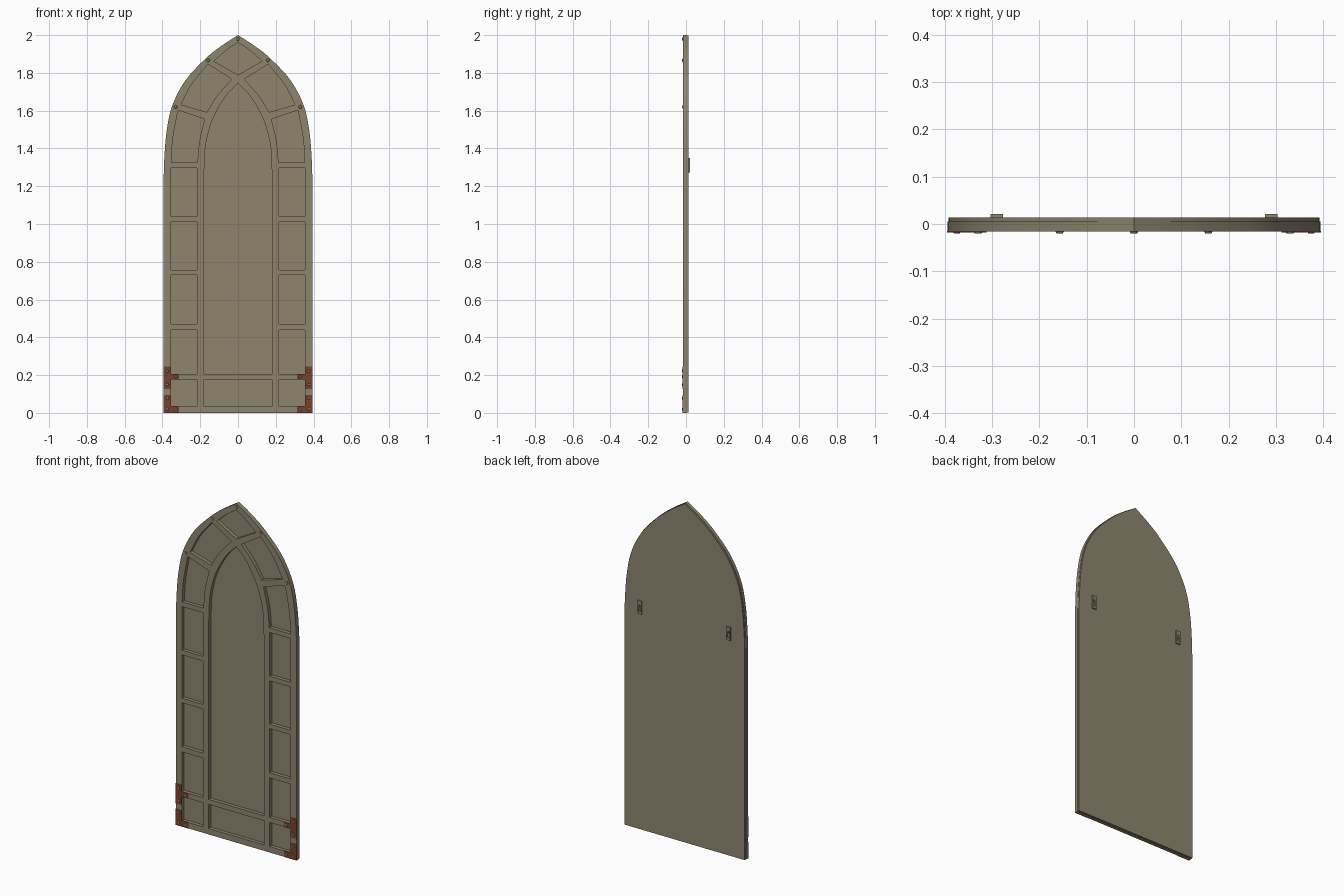
import bpy, bmesh, math
from mathutils import Matrix, Vector

if "Cube" in bpy.data.objects:
    bpy.data.objects.remove(bpy.data.objects["Cube"])


def material(name, rgb):
    m = bpy.data.materials.new(name)
    m.diffuse_color = (*rgb, 1)
    m.use_nodes = True
    m.node_tree.nodes["Principled BSDF"].inputs["Base Color"].default_value = m.diffuse_color
    return m


STONE = material("weathered_tan", (0.27, 0.235, 0.155))
RUST = material("rust_brown", (0.19, 0.055, 0.028))


def smooth(pts, n=5):
    """Catmull-Rom curve through points."""
    v = [Vector(p) for p in pts]
    v = [2 * v[0] - v[1]] + v + [2 * v[-1] - v[-2]]
    out = []
    for i in range(1, len(v) - 2):
        a, b, c, d = v[i - 1:i + 3]
        for k in range(n):
            t = k / n
            out.append(tuple(0.5 * (2 * b + (c - a) * t + (2 * a - 5 * b + 4 * c - d) * t * t
                                    + (3 * b - a - 3 * c + d) * t ** 3)))
    return out + [tuple(v[-2])]


def flip(pts):
    return [(-x, z) for x, z in pts]


def symmetric(half):
    """Close a right-hand half profile that ends on x = 0."""
    return half + flip(half[:-1])[::-1]


def rect(x0, x1, z0, z1):
    return [(x0, z0), (x1, z0), (x1, z1), (x0, z1)]


def finish(ob, mat):
    ob.data.materials.clear()
    ob.data.materials.append(mat)
    bpy.ops.object.select_all(action='DESELECT')
    ob.select_set(True)
    bpy.context.view_layer.objects.active = ob
    bpy.ops.object.shade_smooth_by_angle(angle=math.radians(30))
    return ob


def slab(name, loops, y0, y1, mat):
    """Extrude a front-view outline (with holes) between two depths."""
    cu = bpy.data.curves.new(name, 'CURVE')
    cu.dimensions = '2D'
    cu.fill_mode = 'BOTH'
    cu.extrude = (y1 - y0) / 2
    for loop in loops:
        s = cu.splines.new('POLY')
        s.points.add(len(loop) - 1)
        for p, (x, z) in zip(s.points, loop):
            p.co = (x, z, 0, 1)
        s.use_cyclic_u = True
    tmp = bpy.data.objects.new(name + "_curve", cu)
    bpy.context.collection.objects.link(tmp)
    bpy.context.view_layer.update()
    dg = bpy.context.evaluated_depsgraph_get()
    me = bpy.data.meshes.new_from_object(tmp.evaluated_get(dg))
    bpy.data.objects.remove(tmp)
    me.transform(Matrix.Translation((0, (y0 + y1) / 2, 0)) @ Matrix.Rotation(math.pi / 2, 4, 'X'))
    bm = bmesh.new()
    bm.from_mesh(me)
    bmesh.ops.remove_doubles(bm, verts=bm.verts, dist=1e-5)
    bmesh.ops.recalc_face_normals(bm, faces=bm.faces)
    bm.to_mesh(me)
    bm.free()
    ob = bpy.data.objects.new(name, me)
    bpy.context.collection.objects.link(ob)
    return finish(ob, mat)


def rivet(name, x, z, r, y0, y1, mat):
    bpy.ops.mesh.primitive_cone_add(vertices=10, radius1=r, radius2=r * 0.7, depth=y1 - y0,
                                    location=(x, (y0 + y1) / 2, z), rotation=(math.pi / 2, 0, 0))
    bpy.context.object.name = name
    finish(bpy.context.object, mat)


FRONT, FLOOR, BACK = -0.016, 0.005, 0.014

# Pointed-arch outline and central opening
outline = symmetric([(0.394, 0)] + smooth([(0.394, 1.2), (0.391, 1.33), (0.378, 1.49), (0.347, 1.63),
                                           (0.275, 1.765), (0.165, 1.882), (0.085, 1.945), (0, 2.0)]))
opening = symmetric([(0.18, 0.207)] + smooth([(0.18, 1.26), (0.172, 1.41), (0.143, 1.53),
                                              (0.095, 1.63), (0.05, 1.695), (0, 1.745)]))

# Recessed cells of the surrounding border
cells = [rect(-0.18, 0.18, 0.035, 0.177)]
side = [rect(0.217, 0.355, a, b) for a, b in
        [(0.035, 0.177), (0.207, 0.44), (0.47, 0.73), (0.757, 1.012), (1.04, 1.297)]]
side.append(smooth([(0.353, 1.325), (0.345, 1.45), (0.318, 1.602)])
            + smooth([(0.177, 1.555), (0.204, 1.44), (0.215, 1.325)]))
side.append(smooth([(0.302, 1.632), (0.245, 1.74), (0.16, 1.846)])
            + smooth([(0.033, 1.767), (0.112, 1.677), (0.165, 1.592)]))
cells += side + [flip(c) for c in side]
cells.append([(0, 1.79), (0.127, 1.862)] + smooth([(0.127, 1.862), (0.065, 1.917), (0, 1.961)])[1:]
             + smooth([(0, 1.961), (-0.065, 1.917), (-0.127, 1.862)])[1:])

slab("arched_frame", [outline, opening] + cells, FRONT, FLOOR, STONE)
slab("back_board", [[(x * 0.995, z * 0.998 + 0.001) for x, z in outline]], FLOOR, BACK, STONE)

# Rivets along the arch
for i, (x, z) in enumerate([(0, 1.979), (0.157, 1.867), (-0.157, 1.867), (0.33, 1.62), (-0.33, 1.62)]):
    rivet(f"arch_rivet_{i}", x, z, 0.010, -0.02, FRONT + 0.001, STONE)

# Rusty corner and side brackets with rivets
corner = [(0.395, 0.0), (0.395, 0.095), (0.355, 0.095), (0.355, 0.037), (0.312, 0.037), (0.312, 0.0)]
tee = [(0.395, 0.127), (0.395, 0.245), (0.355, 0.245), (0.355, 0.207), (0.312, 0.207),
       (0.312, 0.177), (0.355, 0.177), (0.355, 0.127)]
studs = [(0.374, 0.078), (0.374, 0.02), (0.328, 0.018), (0.374, 0.222), (0.374, 0.15), (0.328, 0.192)]
for tag, s in (("right", 1), ("left", -1)):
    for nm, shape in (("corner_bracket", corner), ("side_bracket", tee)):
        slab(f"{nm}_{tag}", [[(s * x, z) for x, z in shape]], FRONT - 0.0018, FRONT + 0.001, RUST)
    for i, (x, z) in enumerate(studs):
        rivet(f"bracket_rivet_{tag}_{i}", s * x, z, 0.009, -0.02, FRONT, STONE)

    # Hanging plate with a keyhole slot on the back
    cx = s * 0.29
    slot = [(-0.004, 1.325), (0.004, 1.325), (0.004, 1.31), (0.008, 1.305), (0.008, 1.288),
            (-0.008, 1.288), (-0.008, 1.305), (-0.004, 1.31)]
    slab(f"hanger_{tag}", [rect(cx - 0.013, cx + 0.013, 1.272, 1.35), [(cx + x, z) for x, z in slot]],
         BACK - 0.001, 0.021, STONE)
